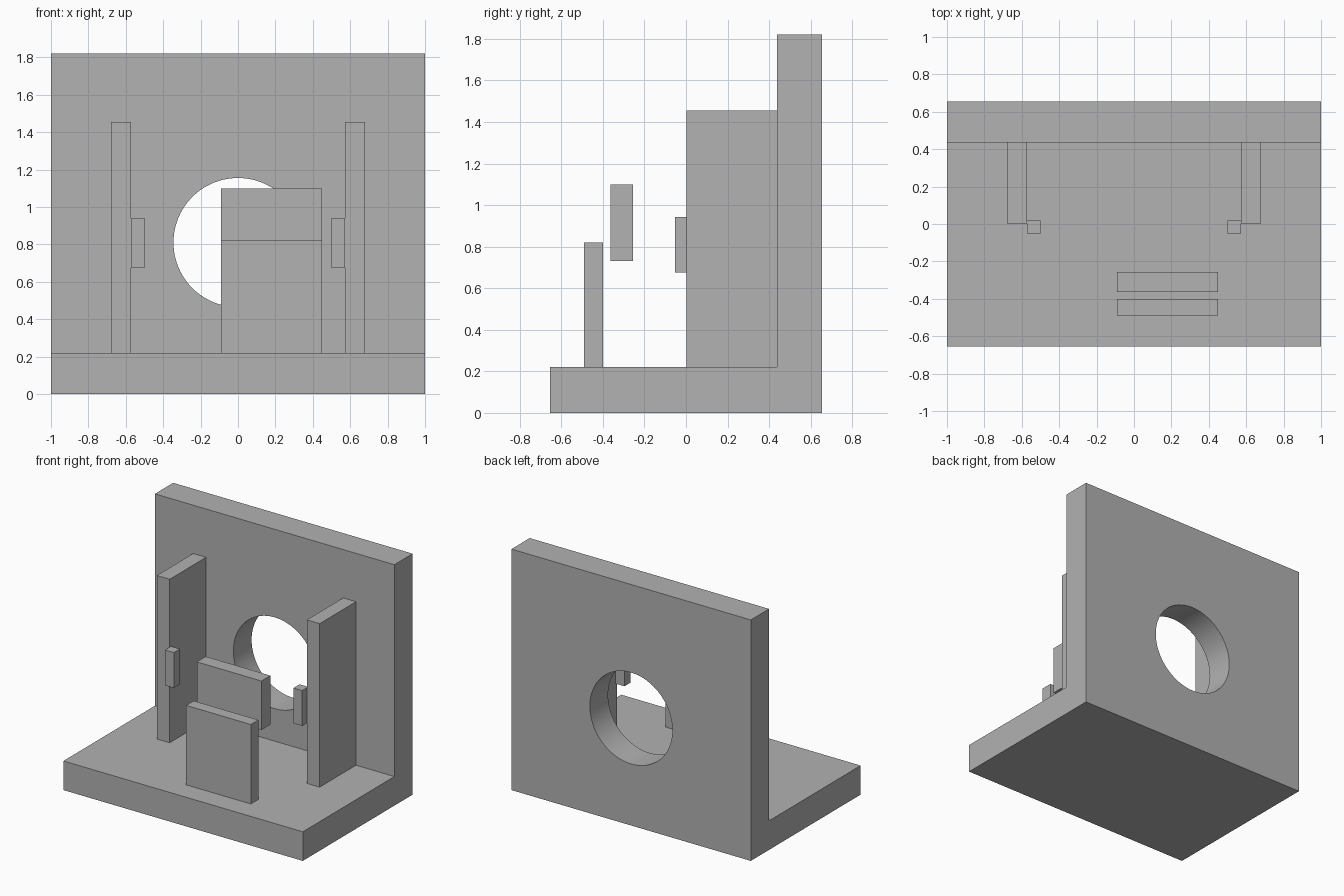
import bpy
import bmesh

if "Cube" in bpy.data.objects:
    bpy.data.objects.remove(bpy.data.objects["Cube"], do_unlink=True)

grey = bpy.data.materials.new("plain grey")
grey.use_nodes = True
GREY = (0.445, 0.445, 0.445, 1)
grey.diffuse_color = GREY
grey.node_tree.nodes["Principled BSDF"].inputs["Base Color"].default_value = GREY


def add_object(name, bm):
    bmesh.ops.recalc_face_normals(bm, faces=bm.faces)
    mesh = bpy.data.meshes.new(name)
    bm.to_mesh(mesh)
    bm.free()
    mesh.materials.append(grey)
    obj = bpy.data.objects.new(name, mesh)
    bpy.context.collection.objects.link(obj)
    return obj


def box(name, xs, ys, zs):
    bm = bmesh.new()
    bmesh.ops.create_cube(bm, size=1)
    for v in bm.verts:
        v.co = [r[0] if c < 0 else r[1] for c, r in zip(v.co, (xs, ys, zs))]
    return add_object(name, bm)


FLOOR, DEPTH, WALL, TOP = 0.22, 0.655, 0.437, 1.82

# L-shaped base and back wall, extruded across x
bm = bmesh.new()
profile = [(-DEPTH, 0), (DEPTH, 0), (DEPTH, TOP), (WALL, TOP), (WALL, FLOOR), (-DEPTH, FLOOR)]
face = bm.faces.new([bm.verts.new((-1, y, z)) for y, z in profile])
side = bmesh.ops.extrude_face_region(bm, geom=[face])["geom"]
bmesh.ops.translate(bm, vec=(2, 0, 0), verts=[v for v in side if isinstance(v, bmesh.types.BMVert)])
frame = add_object("base_and_wall", bm)

# Round opening through the wall
bpy.ops.mesh.primitive_cylinder_add(vertices=96, radius=0.345, depth=0.6,
                                    location=(0, 0.55, 0.81), rotation=(1.570796, 0, 0))
cutter = bpy.context.object
cutter.name = "opening_cutter"
cutter.data.materials.append(grey)
cut = frame.modifiers.new("opening", "BOOLEAN")
cut.operation = "DIFFERENCE"
cut.solver = "EXACT"
cut.object = cutter
bpy.ops.object.select_all(action="DESELECT")
frame.select_set(True)
bpy.context.view_layer.objects.active = frame
bpy.ops.object.modifier_apply(modifier=cut.name)
bpy.data.objects.remove(cutter, do_unlink=True)
bpy.ops.object.shade_smooth_by_angle()

# Side panels with small pads on their inner front corners
for label, s in (("left", 1), ("right", -1)):
    box(label + "_panel", sorted((s * 0.573, s * 0.68)), (0.003, WALL), (FLOOR, 1.455))
    box(label + "_pad", sorted((s * 0.5, s * 0.573)), (-0.052, 0.02), (0.675, 0.942))

# Standing plate and the floating plate behind it
box("front_plate", (-0.09, 0.45), (-0.49, -0.4), (FLOOR, 0.82))
box("floating_plate", (-0.09, 0.45), (-0.363, -0.256), (0.73, 1.1))
